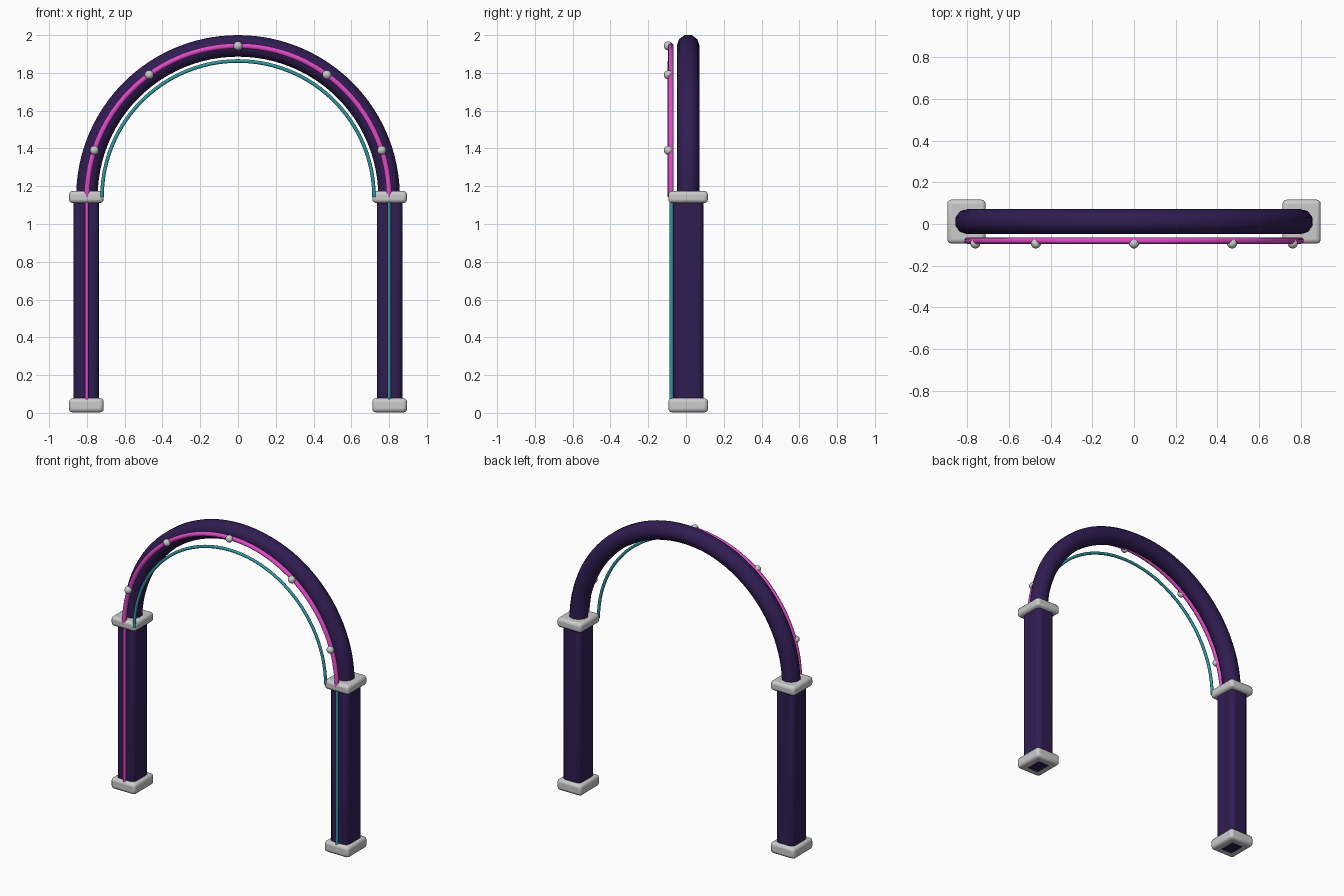
import bpy, bmesh
from math import pi, cos, sin, radians

if "Cube" in bpy.data.objects:
    bpy.data.objects.remove(bpy.data.objects["Cube"])

Z0, R, YC = 1.143, 0.80, 0.0115   # arch spring height, arch radius, depth centre


def material(name, rgb):
    m = bpy.data.materials.new(name)
    m.diffuse_color = (*rgb, 1)
    m.use_nodes = True
    m.node_tree.nodes["Principled BSDF"].inputs["Base Color"].default_value = m.diffuse_color
    return m


PURPLE = material("dark_purple", (0.03, 0.012, 0.085))
PINK = material("pink", (0.75, 0.07, 0.58))
TEAL = material("teal", (0.03, 0.31, 0.36))


def finish(ob, name, mat=None, angle=35):
    ob.name = name
    if mat:
        ob.data.materials.append(mat)
    bpy.ops.object.select_all(action='DESELECT')
    ob.select_set(True)
    bpy.context.view_layer.objects.active = ob
    bpy.ops.object.shade_smooth_by_angle(angle=radians(angle))
    return ob


def block(name, loc, size, bevel, mat=None, segments=3):
    bpy.ops.mesh.primitive_cube_add(size=1, location=loc)
    ob = bpy.context.object
    ob.scale = size
    bpy.ops.object.transform_apply(location=False, rotation=False, scale=True)
    b = ob.modifiers.new("bevel", 'BEVEL')
    b.width, b.segments = bevel, segments
    return finish(ob, name, mat)


def half_ring(name, radius, tube, y, sides, mat, steps=48):
    bm = bmesh.new()
    rings = []
    for i in range(steps + 1):
        a = pi * i / steps
        ring = []
        for j in range(sides):
            t = 2 * pi * (j + 0.5) / sides
            r = radius + tube * cos(t)
            ring.append(bm.verts.new((r * cos(a), y + tube * sin(t), Z0 + r * sin(a))))
        rings.append(ring)
    for p, q in zip(rings, rings[1:]):
        for j in range(sides):
            k = (j + 1) % sides
            bm.faces.new((p[j], p[k], q[k], q[j]))
    bm.faces.new(rings[0])
    bm.faces.new(rings[-1])
    bmesh.ops.recalc_face_normals(bm, faces=bm.faces)
    me = bpy.data.meshes.new(name)
    bm.to_mesh(me)
    bm.free()
    ob = bpy.data.objects.new(name, me)
    bpy.context.collection.objects.link(ob)
    return finish(ob, name, mat, 50)


# posts, base and top blocks, light strips on the post fronts
for side, s, glow in (("left", -1, PINK), ("right", 1, TEAL)):
    x = s * 0.803
    block(side + "_post", (x, YC, 0.571), (0.135, 0.162, 1.14), 0.03, PURPLE)
    block(side + "_base", (x, YC, 0.04), (0.184, 0.21, 0.075), 0.02)
    block(side + "_capital", (x, YC, Z0), (0.184, 0.21, 0.064), 0.02)
    bpy.ops.mesh.primitive_cylinder_add(vertices=10, radius=0.01, depth=1.07,
                                        location=(s * R, -0.077, 0.605))
    finish(bpy.context.object, side + "_post_light", glow, 50)

# arch and its two light tubes
half_ring("arch", R, 0.06, YC, 10, PURPLE)
half_ring("outer_arch_light", R, 0.015, -0.08, 10, PINK)
half_ring("inner_arch_light", 0.72, 0.01, -0.087, 10, TEAL)

# beads along the front of the arch
for i in range(5):
    a = radians(18 + 36 * i)
    bpy.ops.mesh.primitive_uv_sphere_add(segments=16, ring_count=10, radius=0.024,
                                         location=(R * cos(a), -0.0935, Z0 + R * sin(a)))
    finish(bpy.context.object, f"bead_{i + 1}", None, 60)
